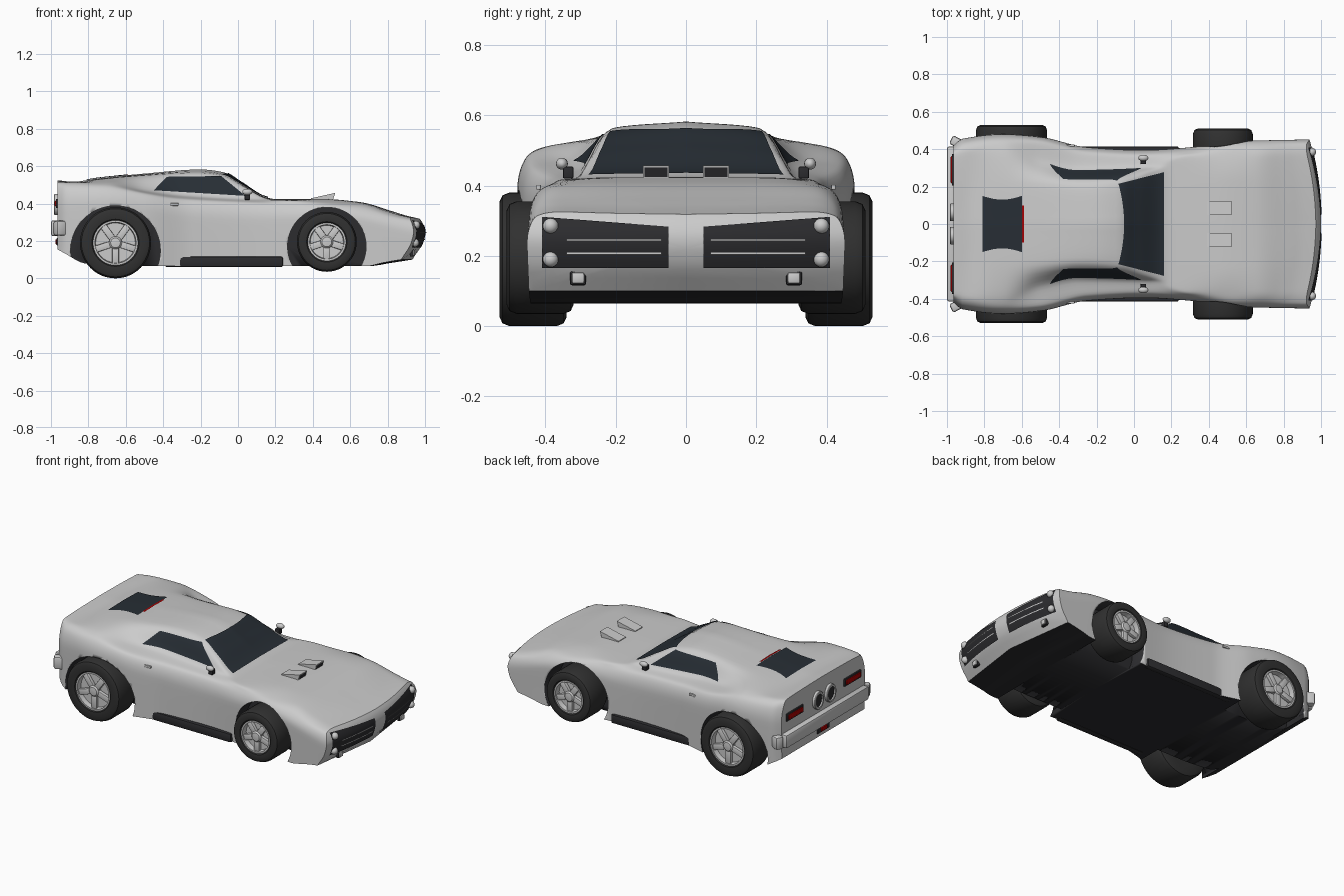
import bpy, bmesh, math
from mathutils import Vector, Matrix

if "Cube" in bpy.data.objects:
    bpy.data.objects.remove(bpy.data.objects["Cube"])


def material(name, rgb):
    m = bpy.data.materials.new(name)
    m.diffuse_color = (*rgb, 1)
    m.use_nodes = True
    m.node_tree.nodes["Principled BSDF"].inputs["Base Color"].default_value = m.diffuse_color
    return m


GREY = material("paint", (0.62, 0.62, 0.62))
DARK = material("black_trim", (0.025, 0.025, 0.028))
GLASS = material("tinted_glass", (0.02, 0.027, 0.035))
RUBBER = material("rubber", (0.03, 0.03, 0.03))
RED = material("red_lens", (0.4, 0.0, 0.0))


def finish(bm, name, mats=(), angle=35):
    bmesh.ops.recalc_face_normals(bm, faces=bm.faces)
    me = bpy.data.meshes.new(name)
    bm.to_mesh(me)
    bm.free()
    ob = bpy.data.objects.new(name, me)
    bpy.context.collection.objects.link(ob)
    for m in mats:
        me.materials.append(m)
    bpy.ops.object.select_all(action='DESELECT')
    ob.select_set(True)
    bpy.context.view_layer.objects.active = ob
    bpy.ops.object.shade_smooth_by_angle(angle=math.radians(angle))
    return ob


def curve(pts):
    """Smooth interpolation through (position, value) points without overshoot."""
    sec = [(b[1] - a[1]) / (b[0] - a[0]) for a, b in zip(pts, pts[1:])]
    slope = [sec[0]] + [0 if a * b <= 0 else 2 * a * b / (a + b) for a, b in zip(sec, sec[1:])] + [sec[-1]]

    def f(x):
        x = min(max(x, pts[0][0]), pts[-1][0])
        i = 0
        while i < len(pts) - 2 and x > pts[i + 1][0]:
            i += 1
        h = pts[i + 1][0] - pts[i][0]
        t = (x - pts[i][0]) / h
        return ((1 + 2 * t) * (1 - t) ** 2 * pts[i][1] + t * (1 - t) ** 2 * h * slope[i]
                + t * t * (3 - 2 * t) * pts[i + 1][1] + t * t * (t - 1) * h * slope[i + 1])
    return f


# Lengthwise body curves: (x, value)
top = curve([(-.965, .524), (-.88, .517), (-.75, .535), (-.5, .56), (-.2, .582), (-.08, .568), (.02, .51),
             (.14, .437), (.2, .424), (.45, .424), (.65, .408), (.85, .36), (1, .318)])
roof_y = curve([(-.965, .2), (-.6, .22), (-.3, .205), (-.08, .22), (.15, .28), (.3, .25), (1, .2)])
roof_drop = curve([(-.965, .003), (-.5, .01), (-.1, .02), (.15, .005), (1, -.003)])
belt_y = curve([(-.965, .37), (-.7, .4), (-.5, .34), (-.3, .3), (.1, .31), (.3, .36), (1, .36)])
belt_z = curve([(-.965, .513), (-.7, .51), (-.5, .47), (-.3, .445), (.1, .422), (.4, .412), (.65, .4), (.85, .36), (1, .325)])
shoulder_z = curve([(-.965, .488), (-.7, .48), (-.3, .42), (.1, .4), (.5, .388), (.8, .35), (1, .312)])
width = curve([(-.965, .42), (-.92, .455), (-.7, .48), (-.5, .465), (-.25, .41), (.05, .395), (.3, .41), (.55, .443), (1, .452)])
waist_z = curve([(-.965, .38), (-.7, .385), (-.3, .33), (.1, .31), (.5, .32), (1, .24)])
floor_z = curve([(-.965, .155), (-.92, .13), (-.82, .08), (-.6, .065), (.7, .065), (.9, .085), (1, .1)])
nose_x = curve([(.08, .92), (.12, .945), (.18, .983), (.25, 1.0), (.29, .99), (.34, .955)])


def section(x):
    """Half cross-section from the roof centre to the sill."""
    w, t = width(x), top(x)
    pts = [(0, t), (roof_y(x), t - roof_drop(x)), (belt_y(x), belt_z(x)), (w - .026, shoulder_z(x)),
           (w, waist_z(x)), (w - .005, floor_z(x))]
    fy, fz = (curve([(i, p[k]) for i, p in enumerate(pts)]) for k in (0, 1))
    return [(fy(i / 6), fz(i / 6)) for i in range(31)]


def z_at(x, y):
    for a, b in zip(s := section(x), s[1:]):
        if a[0] <= abs(y) <= b[0]:
            return a[1] + (b[1] - a[1]) * (abs(y) - a[0]) / (b[0] - a[0])
    return s[-1][1]


def y_at(x, z):
    for a, b in zip(s := section(x), s[1:]):
        if a[1] >= z >= b[1]:
            return a[0] + (b[0] - a[0]) * (a[1] - z) / max(a[1] - b[1], 1e-6)
    return s[-1][0]


def front(y, z):
    return nose_x(z) - .3 * y * y


def box(name, loc, size, mat=None, bevel=0.0, rot=None):
    bm = bmesh.new()
    bmesh.ops.create_cube(bm, size=1, matrix=Matrix.Diagonal((*size, 1)))
    if bevel:
        bmesh.ops.bevel(bm, geom=bm.edges[:], offset=bevel, segments=2, affect='EDGES', profile=.5)
    bm.transform(Matrix.Translation(loc) @ (rot or Matrix()))
    return finish(bm, name, [mat] if mat else [])


def patch(name, f, nu, nv, mat=None):
    bm = bmesh.new()
    g = [[bm.verts.new(f(i / nu, j / nv)) for j in range(nv + 1)] for i in range(nu + 1)]
    for i in range(nu):
        for j in range(nv):
            bm.faces.new((g[i][j], g[i + 1][j], g[i + 1][j + 1], g[i][j + 1]))
    return finish(bm, name, [mat] if mat else [])


def lathe(name, profile, mtx, mat=None, seg=40):
    """Revolve (radius, height) points about local z."""
    bm = bmesh.new()
    rings = [[bm.verts.new((r * math.cos(a), r * math.sin(a), h))
              for a in (2 * math.pi * k / seg for k in range(seg))] for r, h in profile]
    for a, b in zip(rings, rings[1:]):
        for k in range(seg):
            bm.faces.new((a[k], a[k - 1], b[k - 1], b[k]))
    for end in (rings[0], rings[-1]):
        bm.faces.new(end)
    bm.transform(mtx)
    return finish(bm, name, [mat] if mat else [])


# Body shell: lofted sections, nose closed with shrinking rings
bm = bmesh.new()
stations = [(-.965 + 1.965 * i / 84, 1) for i in range(85)] + [(1, s) for s in (.97, .85, .7, .5, .3, .1, .02)]
rings = []
for x, s in stations:
    half = section(x)
    loop = half + [(0, half[-1][1])] + [(-y, z) for y, z in reversed(half[1:])]
    t = max(0, (x - .6) / .4)
    w = t * t * (3 - 2 * t)
    loop = [(y * s, .22 + (z - .22) * s if s < 1 else z) for y, z in loop]
    rings.append([bm.verts.new((x - w * (1 - front(y, z)), y, z)) for y, z in loop])
n = len(rings[0])
for (a, b), (x, s) in zip(zip(rings, rings[1:]), stations[1:]):
    for k in range(n):
        f = bm.faces.new((a[k], a[(k + 1) % n], b[(k + 1) % n], b[k]))
        f.material_index = int(k in (30, 31) and s == 1)
bm.faces.new(rings[0])
bm.faces.new(rings[-1])
body = finish(bm, "body_shell", [GREY, DARK])

# Wheel arches cut from the shell
AXLES = [("rear", -.655, .19, .19, .34, .53, .118, .24, .148), ("front", .475, .195, .16, .32, .51, .1, .21, .17)]
for name, x, z, r, y0, y1, rim, arch, az in AXLES:
    for s in (1, -1):
        cut = lathe("arch_cutter", [(arch, -.16), (arch, .16)],
                    Matrix.Translation((x, s * .46, az)) @ Matrix.Rotation(math.pi / 2, 4, 'X'), GREY, 56)
        cut.data.materials.append(DARK)
        for p in cut.data.polygons:
            p.material_index = 1
        cut.hide_render = True
        mod = body.modifiers.new("arch", 'BOOLEAN')
        mod.operation, mod.solver, mod.object = 'DIFFERENCE', 'EXACT', cut
        bpy.context.view_layer.objects.active = body
        bpy.ops.object.modifier_apply(modifier=mod.name)
        bpy.data.objects.remove(cut)

# Wheels: tyre, rim ring, dark dish, five spokes and hub
for name, x, z, r, y0, y1, rim, arch, az in AXLES:
    wd = y1 - y0
    for s in (1, -1):
        m = Matrix.Translation((x, s * y0, z)) @ Matrix.Rotation(-s * math.pi / 2, 4, 'X')
        lathe(name + "_tyre", [(rim, .0), (r - .025, 0), (r - .008, .008), (r, .028), (r, wd - .028), (r - .008, wd - .008),
                               (r - .025, wd), (rim + .008, wd - .004), (rim, wd - .012), (rim, wd - .045)], m, RUBBER, 48)
        lathe(name + "_rim_ring", [(rim - .012, wd - .044), (rim, wd - .044), (rim + .002, wd - .008),
                                   (rim - .008, wd - .008), (rim - .012, wd - .04)], m)
        lathe(name + "_hub", [(.034, wd - .044), (.034, wd - .016), (.026, wd - .008), (.01, wd - .006)], m, None, 20)
        for k in range(5):
            rot = m @ Matrix.Rotation(2 * math.pi * k / 5 + s * math.pi / 2, 4, 'Z') @ Matrix.Translation((rim * .55, 0, wd - .027))
            box(name + "_spoke", (0, 0, 0), (rim * .82, .036, .022), None, .004, rot)
    lathe(name + "_axle", [(.025, -.36), (.025, .36)],
          Matrix.Translation((x, 0, z)) @ Matrix.Rotation(math.pi / 2, 4, 'X'), DARK, 16)


# Glass laid over the body surface
def windshield(u, v):
    k = 2 * u - 1
    x = (-.085 + .03 * (1 - k * k)) * (1 - v) + .158 * v
    y = k * (.215 + .062 * v)
    return x + .002, y, z_at(x, y) + .005


def rear_window(u, v):
    x = -.81 + .21 * v
    y = (2 * u - 1) * (.15 - .02 * math.sin(math.pi * v))
    return x, y, z_at(x, y) + .004


patch("windshield", windshield, 24, 16, GLASS)
patch("rear_window", rear_window, 12, 10, GLASS)
patch("high_brake_light", lambda u, v: (-.6 + .012 * v, .2 * u - .1, z_at(-.6, .2 * u - .1) + .006), 8, 1, RED)

for s in (1, -1):
    def side_window(u, v):
        x = (-.45 + .49 * u) * (1 - v) + (-.38 + .29 * u) * v
        z = (.468 - .03 * u) * (1 - v) + (.54 + .004 * u) * v
        return x, s * (y_at(x, z) + .004), z + .003

    def grille(u, v):
        y, z = .05 + .36 * u, .165 + v * (.118 + .028 * u)
        return front(y, z) + .004, s * y, z

    patch("side_window", side_window, 20, 8, GLASS)
    patch("grille", grille, 14, 8, DARK)
    for zc in (.207, .245):
        patch("grille_bar", lambda u, v: (front(.07 + .27 * u, zc) + .009, s * (.07 + .27 * u), zc - .003 + .006 * v), 10, 1)
    # Headlights and lower lamps
    for z in (.19, .285):
        bm = bmesh.new()
        bmesh.ops.create_uvsphere(bm, u_segments=20, v_segments=12, radius=.022,
                                  matrix=Matrix.Translation((front(.385, z) + .004, s * .385, z)))
        finish(bm, "headlight", (), 60)
    xl = front(.305, .137)
    box("lower_lamp_frame", (xl, s * .307, .137), (.02, .046, .042), DARK, .006)
    box("lower_lamp", (xl + .006, s * .307, .137), (.022, .036, .032), None, .006)
    # Mirror and door handle
    bm = bmesh.new()
    bmesh.ops.create_uvsphere(bm, u_segments=16, v_segments=10, radius=.017,
                              matrix=Matrix.Translation((.05, s * .353, .462)) @ Matrix.Diagonal((1.6, 1, 1, 1)))
    finish(bm, "mirror", (), 60)
    box("mirror_stem", (.05, s * .335, .437), (.03, .03, .034), DARK, .004)
    box("door_handle", (-.34, s * (y_at(-.34, .395) + .002), .395), (.045, .012, .014), None, .003)
    # Side skirt
    box("side_skirt", (-.075, s * .395, .088), (.63, .04, .056), DARK, .01)
    # Hood scoop wedge with dark mouth
    bm = bmesh.new()
    prof = [(.39, .41), (.39, .428), (.52, .457), (.505, .41)]
    vs = [[bm.verts.new((x, s * y, z)) for x, z in prof] for y in (.048, .122)]
    for k in range(4):
        bm.faces.new((vs[0][k], vs[0][k - 1], vs[1][k - 1], vs[1][k]))
    for loop in vs:
        bm.faces.new(loop)
    finish(bm, "hood_scoop")
    patch("scoop_mouth", lambda u, v: (.511 + .008 * v, s * (.052 + .066 * u), .424 + .027 * v), 1, 1, DARK)
    # Tail lights
    box("tail_light_frame", (-.966, s * .29, .4), (.016, .17, .05), DARK, .006)
    box("tail_light", (-.972, s * .29, .4), (.016, .145, .03), RED, .005)
    oval = Matrix.Translation((-.96, s * .062, .395)) @ Matrix.Rotation(-math.pi / 2, 4, 'Y') @ Matrix.Diagonal((1.2, 1, 1, 1))
    lathe("exhaust_ring", [(.047, 0), (.047, .02), (.044, .024), (.034, .024), (.034, .012)], oval, None, 28)
    lathe("exhaust_centre", [(.034, .0), (.034, .015)], oval, DARK, 28)
    box("bumper_corner", (-.945, s * .435, .268), (.075, .05, .08), None, .012, Matrix.Rotation(-s * .5, 4, 'Z'))

# Rear bumper and low centre lamp
box("rear_bumper", (-.975, 0, .268), (.05, .83, .085), None, .012)
box("rear_lamp_frame", (-.96, 0, .195), (.02, .12, .04), DARK, .005)
box("rear_lamp", (-.968, 0, .195), (.018, .06, .026), RED, .005)
